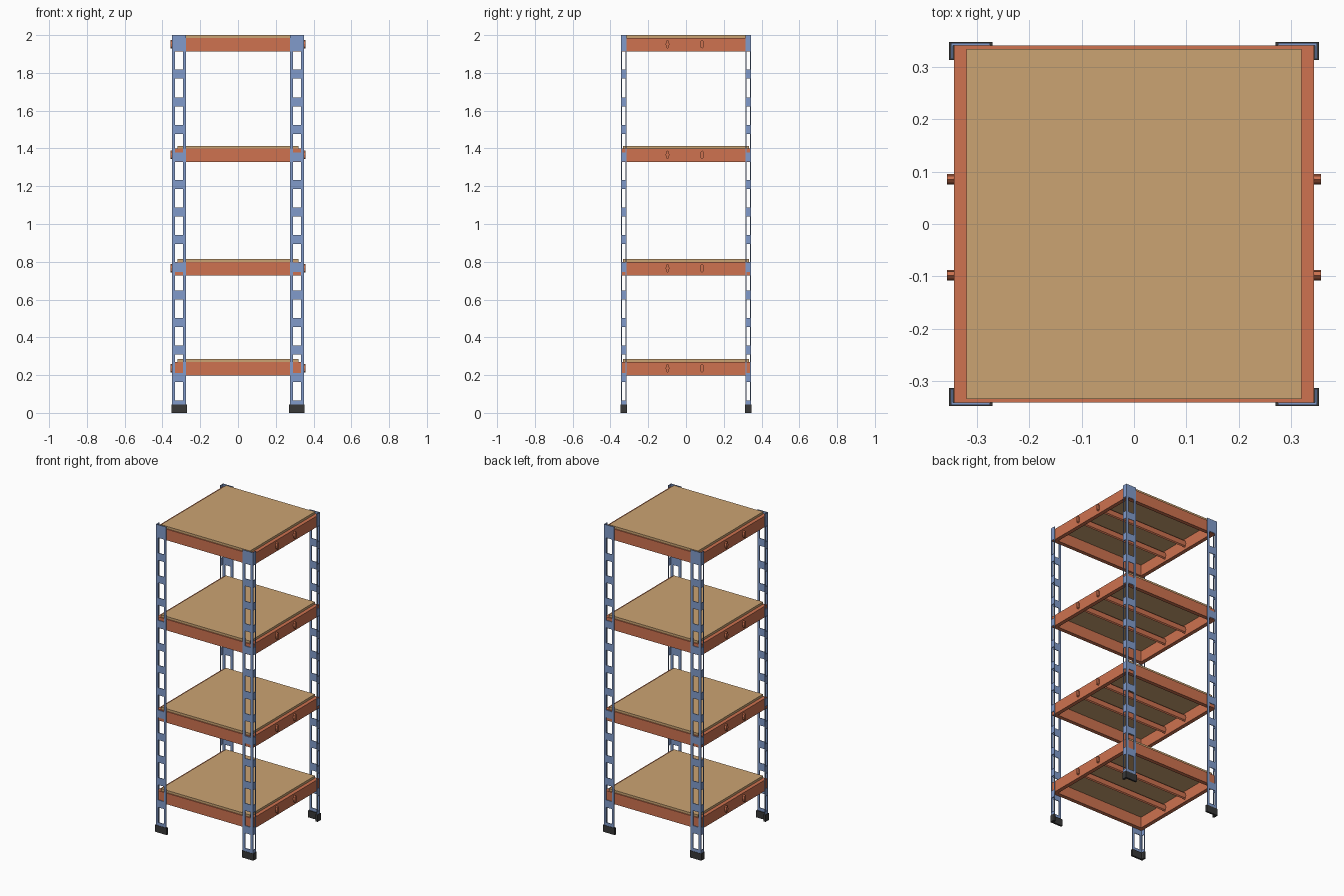
import bpy, bmesh, math

if "Cube" in bpy.data.objects:
    bpy.data.objects.remove(bpy.data.objects["Cube"])

def material(name, rgb):
    m = bpy.data.materials.new(name)
    m.diffuse_color = (*rgb, 1)
    m.use_nodes = True
    m.node_tree.nodes["Principled BSDF"].inputs["Base Color"].default_value = m.diffuse_color
    return m

BLUE = material("blue_steel", (0.22, 0.33, 0.60))
ORANGE = material("orange_steel", (0.62, 0.17, 0.08))
WOOD = material("board", (0.60, 0.37, 0.17))
RUBBER = material("rubber", (0.04, 0.04, 0.04))

def make(name, verts, faces, mat):
    me = bpy.data.meshes.new(name)
    me.from_pydata(verts, [], faces)
    me.materials.append(mat)
    ob = bpy.data.objects.new(name, me)
    bpy.context.collection.objects.link(ob)
    return ob

def prism(name, pts, lo, hi, mat, along_x=False):
    """Extrude a closed outline along z, or a (y, z) outline along x."""
    n = len(pts)
    place = (lambda a, b, h: (h, a, b)) if along_x else (lambda a, b, h: (a, b, h))
    verts = [place(a, b, h) for h in (lo, hi) for a, b in pts]
    faces = [[*range(n)][::-1], [*range(n, 2 * n)]]
    faces += [[i, (i + 1) % n, n + (i + 1) % n, n + i] for i in range(n)]
    return make(name, verts, faces, mat)

def box(name, x0, x1, y0, y1, z0, z1, mat):
    return prism(name, [(x0, y0), (x1, y0), (x1, y1), (x0, y1)], z0, z1, mat)

def mirror_xy(ob):
    m = ob.modifiers.new("mirror", 'MIRROR')
    m.use_axis = (True, True, False)
    m.use_mirror_merge = False

# Corner posts: folded L sheet with a ladder of windows in both flanges
path = [(0.275, 0.345), (0.291, 0.345), (0.333, 0.345), (0.349, 0.345),
        (0.349, 0.340), (0.349, 0.320), (0.349, 0.315)]
levels = [0.01]
for k in range(13):
    levels += [0.065 + 0.146 * k, 0.163 + 0.146 * k]
levels.append(2.0)
n = len(path)
verts = [(x, y, z) for z in levels for x, y in path]
faces = []
for r in range(len(levels) - 1):
    for c in range(n - 1):
        if r % 2 and c in (1, 4):
            continue
        a = r * n + c
        faces.append([a, a + 1, a + n + 1, a + n])
posts = make("corner_posts", verts, faces, BLUE)
s = posts.modifiers.new("sheet", 'SOLIDIFY')
s.thickness = 0.004
s.offset = 1
s.use_even_offset = True
mirror_xy(posts)

# Rubber feet
feet = prism("feet", [(0.270, 0.347), (0.270, 0.335), (0.340, 0.335), (0.340, 0.313),
                      (0.353, 0.313), (0.353, 0.347)], 0, 0.045, RUBBER)
mirror_xy(feet)

# Shelves: side beams, front and back beams, board, two cross bars
BX, BY, T = 0.344, 0.3405, 0.025
for i, top in enumerate((0.284, 0.814, 1.414, 2.0), 1):
    lo, hi = top - 0.087, top - 0.015
    for s, side in ((-1, "left"), (1, "right")):
        xs = sorted((s * BX, s * (BX - T)))
        box(f"shelf_{i}_{side}_beam", *xs, -BY, BY, lo, hi, ORANGE)
    for s, side in ((-1, "front"), (1, "back")):
        ys = sorted((s * BY, s * (BY - T)))
        box(f"shelf_{i}_{side}_beam", -BX + T, BX - T, *ys, lo, hi, ORANGE)
    box(f"shelf_{i}_board", -0.32, 0.32, -0.334, 0.334, hi, top, WOOD)
    for j, y in enumerate((-0.098, 0.085), 1):
        z = top - 0.048
        outline = [(y + 0.010 * math.cos(t), z + 0.023 * math.sin(t))
                   for t in (math.tau * k / 8 for k in range(8))]
        prism(f"shelf_{i}_cross_bar_{j}", outline, -0.357, 0.357, ORANGE, True)
